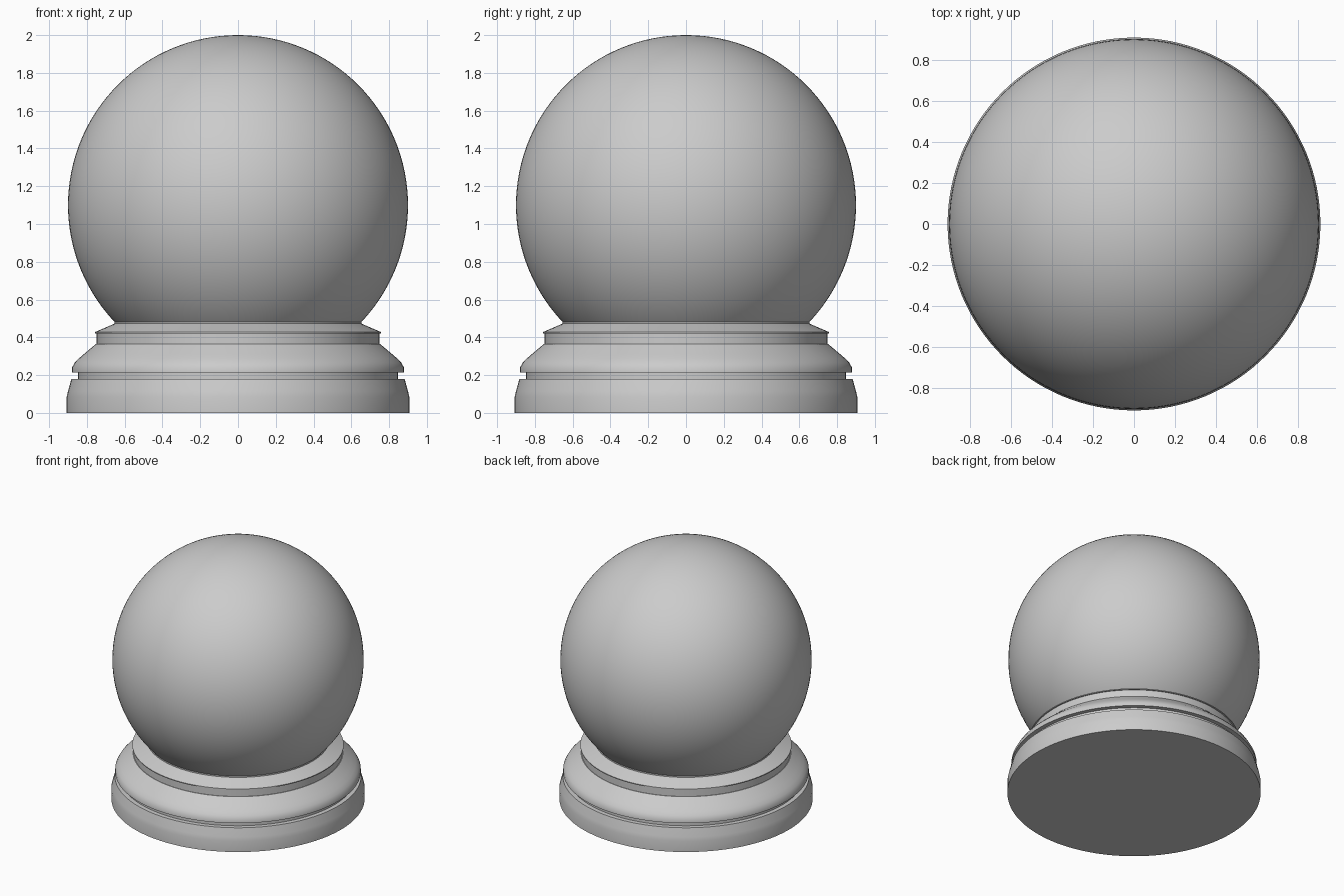
import bpy, bmesh, math

if "Cube" in bpy.data.objects:
    bpy.data.objects.remove(bpy.data.objects["Cube"])


def lathe(name, profile, steps=128):
    """Spin a (radius, height) profile around the z axis."""
    bm = bmesh.new()
    verts = [bm.verts.new((r, 0, z)) for r, z in profile]
    edges = [bm.edges.new(pair) for pair in zip(verts, verts[1:])]
    bmesh.ops.spin(bm, geom=verts + edges, cent=(0, 0, 0), axis=(0, 0, 1),
                   angle=2 * math.pi, steps=steps, use_duplicate=False)
    bmesh.ops.remove_doubles(bm, verts=bm.verts, dist=1e-5)
    bmesh.ops.recalc_face_normals(bm, faces=bm.faces)
    mesh = bpy.data.meshes.new(name)
    bm.to_mesh(mesh)
    bm.free()
    obj = bpy.data.objects.new(name, mesh)
    bpy.context.collection.objects.link(obj)
    return obj


def smooth(obj, degrees):
    bpy.ops.object.select_all(action='DESELECT')
    obj.select_set(True)
    bpy.context.view_layer.objects.active = obj
    bpy.ops.object.shade_smooth_by_angle(angle=math.radians(degrees))


# Turned base: plinth, groove, rounded shoulder, collar and lip
base = lathe("turned_base", [
    (0, 0), (0.907, 0), (0.907, 0.085), (0.9, 0.115), (0.882, 0.18),
    (0.848, 0.18), (0.848, 0.215),
    (0.88, 0.215), (0.879, 0.24), (0.864, 0.266), (0.843, 0.288),
    (0.815, 0.312), (0.752, 0.365),
    (0.748, 0.365), (0.748, 0.42), (0.757, 0.421), (0.757, 0.428),
    (0.655, 0.472), (0.655, 0.482), (0.62, 0.482), (0, 0.482)])
smooth(base, 30)

# Glass ball seated in the base
bpy.ops.mesh.primitive_uv_sphere_add(segments=128, ring_count=64, radius=0.9,
                                     location=(0, 0, 1.1))
ball = bpy.context.object
ball.name = "globe_ball"
smooth(ball, 30)
